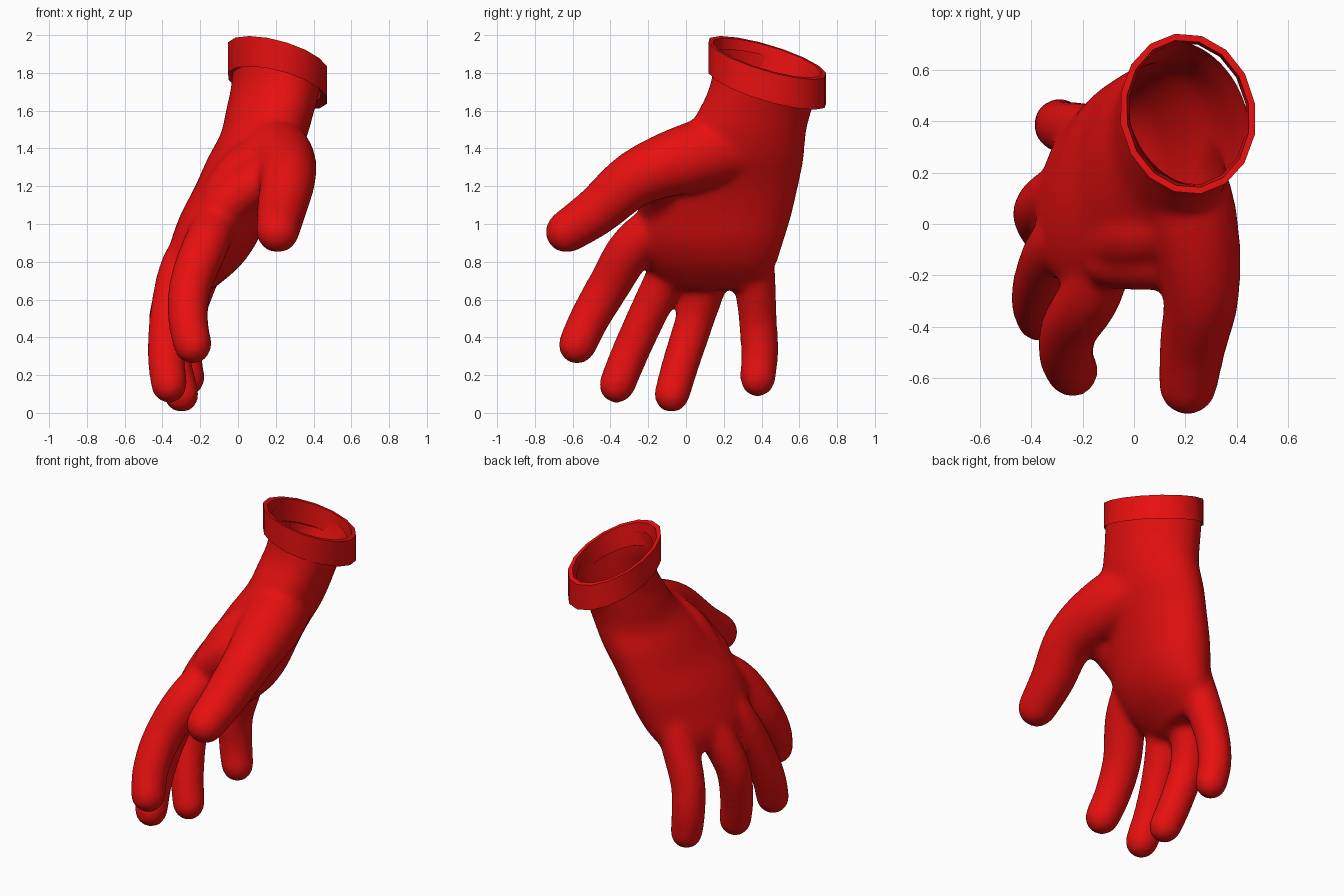
import bpy, bmesh, math
from mathutils import Vector

cube = bpy.data.objects.get("Cube")
if cube:
    bpy.data.objects.remove(cube, do_unlink=True)

red = bpy.data.materials.new("glove red")
red.use_nodes = True
RED = (0.8, 0.005, 0.005, 1)
red.diffuse_color = RED
red.node_tree.nodes["Principled BSDF"].inputs["Base Color"].default_value = RED


def ring(bm, center, u, v, sides):
    """Elliptical cross-section spanned by the half-axes u and v."""
    angles = [math.tau * i / sides for i in range(sides)]
    return [bm.verts.new(Vector(center) + u * math.cos(a) + v * math.sin(a)) for a in angles]


def bridge(bm, rings, closed=False):
    pairs = list(zip(rings, rings[1:]))
    if closed:
        pairs.append((rings[-1], rings[0]))
    for a, b in pairs:
        n = len(a)
        for i in range(n):
            j = (i + 1) % n
            bm.faces.new((a[i], a[j], b[j], b[i]))


def cap_ends(bm, rings):
    bm.faces.new(rings[0])
    bm.faces.new(rings[-1])


def spline(points, steps=5):
    """Smooth interpolation through rows of numbers."""
    pts = [Vector(p) for p in points]
    pts = [2 * pts[0] - pts[1]] + pts + [2 * pts[-1] - pts[-2]]
    out = []
    for a, b, c, d in zip(pts, pts[1:], pts[2:], pts[3:]):
        for k in range(steps):
            t = k / steps
            out.append(0.5 * (2 * b + (c - a) * t + (2 * a - 5 * b + 4 * c - d) * t * t
                              + (3 * b - a - 3 * c + d) * t ** 3))
    return out + [pts[-2]]


def finger(bm, points):
    """Tapered tube along a path of (x, y, z, radius) with a rounded tip."""
    path = spline(points)
    rings = []
    for i, p in enumerate(path):
        d = (path[min(i + 1, len(path) - 1)].xyz - path[max(i - 1, 0)].xyz).normalized()
        u = d.cross(Vector((0, 1, 0))).normalized()
        v = d.cross(u)
        rings.append(ring(bm, p.xyz, u * p.w, v * p.w, 16))
    for deg in (25, 50, 70, 85):
        a = math.radians(deg)
        r = p.w * math.cos(a)
        rings.append(ring(bm, p.xyz + d * p.w * math.sin(a), u * r, v * r, 16))
    bridge(bm, rings)
    cap_ends(bm, rings)


def new_object(name, mesh):
    obj = bpy.data.objects.new(name, mesh)
    bpy.context.collection.objects.link(obj)
    return obj


hand = bmesh.new()

# Wrist and palm: z, centre x, centre y, half thickness, half width, skew of the width in x
palm = [
    (2.05, 0.22, 0.44, 0.24, 0.29, -0.04), (1.85, 0.215, 0.435, 0.24, 0.29, -0.04),
    (1.72, 0.2, 0.415, 0.235, 0.293, -0.04), (1.6, 0.17, 0.365, 0.232, 0.3, -0.035),
    (1.48, 0.14, 0.315, 0.23, 0.32, -0.025),
    (1.35, 0.08, 0.26, 0.24, 0.365, -0.01), (1.2, 0.005, 0.2, 0.232, 0.395, 0.01),
    (1.05, -0.07, 0.155, 0.232, 0.405, 0.035), (0.9, -0.13, 0.125, 0.222, 0.39, 0.055),
    (0.77, -0.19, 0.13, 0.185, 0.34, 0.06), (0.65, -0.245, 0.15, 0.095, 0.24, 0.05),
]
rings = [ring(hand, (x, y, z), Vector((rx, 0, 0)), Vector((skew, ry, 0)), 32)
         for z, x, y, rx, ry, skew in spline(palm, 3)]
bridge(hand, rings)
cap_ends(hand, rings)

# Thumb, two thumb webs, index, middle, ring and little fingers: x, y, z, radius
fingers = [
    [(0.13, 0.3, 1.42, 0.19), (0.22, 0.02, 1.35, 0.185), (0.262, -0.26, 1.245, 0.152),
     (0.23, -0.47, 1.07, 0.132), (0.21, -0.63, 0.96, 0.116)],
    [(0.2, -0.12, 1.27, 0.12), (0.06, -0.135, 1.2, 0.125), (-0.08, -0.135, 1.09, 0.12)],
    [(0.16, 0.02, 1.35, 0.15), (0.03, -0.02, 1.24, 0.16), (-0.08, -0.06, 1.1, 0.14)],
    [(-0.06, 0.0, 1.12, 0.1), (-0.165, -0.265, 0.9, 0.122), (-0.25, -0.405, 0.68, 0.115),
     (-0.265, -0.51, 0.5, 0.108), (-0.24, -0.575, 0.36, 0.103)],
    [(-0.18, 0.03, 0.98, 0.1), (-0.30, -0.075, 0.78, 0.11), (-0.36, -0.19, 0.55, 0.104),
     (-0.38, -0.295, 0.32, 0.101), (-0.365, -0.365, 0.148, 0.098)],
    [(-0.18, 0.17, 0.95, 0.1), (-0.30, 0.12, 0.72, 0.107), (-0.37, 0.05, 0.5, 0.104),
     (-0.345, -0.025, 0.27, 0.1), (-0.30, -0.075, 0.096, 0.096)],
    [(-0.13, 0.36, 0.95, 0.1), (-0.21, 0.365, 0.72, 0.11), (-0.28, 0.38, 0.5, 0.103),
     (-0.29, 0.39, 0.32, 0.1), (-0.27, 0.38, 0.18, 0.096)],
]
for points in fingers:
    finger(hand, points)
bmesh.ops.recalc_face_normals(hand, faces=hand.faces)

# Fuse all parts into one skin
mesh = bpy.data.meshes.new("glove_hand")
hand.to_mesh(mesh)
hand.free()
glove = new_object("glove_hand", mesh)
remesh = glove.modifiers.new("fuse", 'REMESH')
remesh.mode = 'VOXEL'
remesh.voxel_size = 0.018
soften = glove.modifiers.new("soften", 'SMOOTH')
soften.factor = 0.5
soften.iterations = 16
skin = bpy.data.meshes.new_from_object(
    glove.evaluated_get(bpy.context.evaluated_depsgraph_get()))
glove.modifiers.clear()

# Open the wrist along the tilted cuff plane
SLOPE_X, SLOPE_Y, MID = -0.27, -0.3, Vector((0.21, 0.43, 1.88))
bm = bmesh.new()
bm.from_mesh(skin)
bmesh.ops.bisect_plane(bm, geom=bm.verts[:] + bm.edges[:] + bm.faces[:],
                       plane_co=MID - Vector((0, 0, 0.05)),
                       plane_no=Vector((-SLOPE_X, -SLOPE_Y, 1)).normalized(),
                       clear_outer=True)
bm.to_mesh(skin)
bm.free()
glove.data = skin

# Cuff: tilted band with a thick rim, closed against the wrist below
bm = bmesh.new()
rings = []
for rx, ry, drop in ((0.225, 0.275, 0.14), (0.262, 0.312, 0.16),
                     (0.262, 0.312, 0.0), (0.236, 0.286, 0.0), (0.23, 0.28, 0.07)):
    loop = ring(bm, MID, Vector((rx, 0.04, 0)), Vector((-0.05, ry, 0)), 16)
    for v in loop:
        v.co.z += SLOPE_X * (v.co.x - MID.x) + SLOPE_Y * (v.co.y - MID.y) - drop
    rings.append(loop)
bridge(bm, rings, closed=True)
bmesh.ops.recalc_face_normals(bm, faces=bm.faces)
mesh = bpy.data.meshes.new("cuff")
bm.to_mesh(mesh)
bm.free()
cuff = new_object("cuff", mesh)

# Shared colour and shading
for obj in (glove, cuff):
    obj.data.materials.clear()
    obj.data.materials.append(red)
    bpy.ops.object.select_all(action='DESELECT')
    obj.select_set(True)
    bpy.context.view_layer.objects.active = obj
    bpy.ops.object.shade_smooth_by_angle(angle=math.radians(40))
